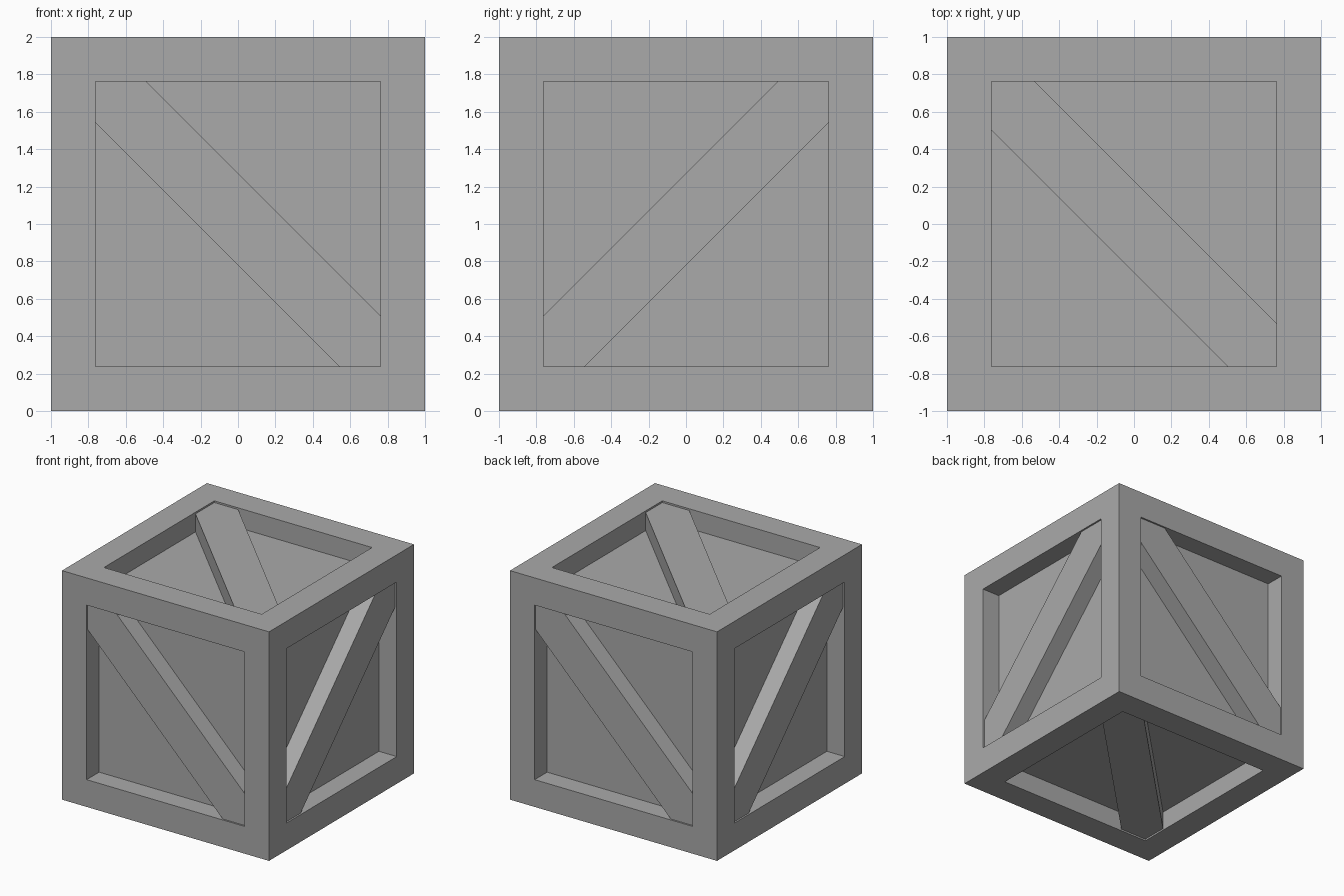
import bpy, bmesh
from mathutils import Vector

default = bpy.data.objects.get("Cube")
if default:
    bpy.data.objects.remove(default, do_unlink=True)

OPEN = 0.762      # half width of each opening
PANEL = 0.828     # distance of recessed panels from the centre
BRACE_TOP = 0.985 # braces sit just below the frame surface
CENTRE = Vector((0, 0, 1))
X, Y, Z = Vector((1, 0, 0)), Vector((0, 1, 0)), Vector((0, 0, 1))

grey = bpy.data.materials.new("grey")
grey.use_nodes = True
colour = (0.4, 0.4, 0.4, 1)
grey.diffuse_color = colour
grey.node_tree.nodes["Principled BSDF"].inputs["Base Color"].default_value = colour


def add_object(name, bm):
    bmesh.ops.recalc_face_normals(bm, faces=bm.faces)
    mesh = bpy.data.meshes.new(name)
    bm.to_mesh(mesh)
    bm.free()
    mesh.materials.append(grey)
    obj = bpy.data.objects.new(name, mesh)
    obj.location = CENTRE
    bpy.context.collection.objects.link(obj)


# Crate body: a cube with a sunken panel in every side
def crate_body():
    bm = bmesh.new()
    bmesh.ops.create_cube(bm, size=2)
    sides = list(bm.faces)
    bmesh.ops.inset_individual(bm, faces=sides, thickness=1 - OPEN, use_even_offset=True)
    panels = bmesh.ops.extrude_discrete_faces(bm, faces=sides)["faces"]
    for face in panels:
        normal = face.normal.copy()
        bmesh.ops.translate(bm, verts=face.verts, vec=normal * (PANEL - 1))
    add_object("crate_body", bm)


# Diagonal brace: the band low <= u + v <= high, clipped to the opening
def brace(name, u, v, out, low, high):
    s = OPEN
    outline = [(-s, s), (-s, low + s), (low + s, -s),
               (s, -s), (s, high - s), (high - s, s)]
    bm = bmesh.new()
    base = bm.faces.new([bm.verts.new(u * a + v * b + out * PANEL) for a, b in outline])
    top = bmesh.ops.extrude_face_region(bm, geom=[base], use_keep_orig=True)["geom"]
    verts = [g for g in top if isinstance(g, bmesh.types.BMVert)]
    bmesh.ops.translate(bm, verts=verts, vec=out * (BRACE_TOP - PANEL))
    add_object(name, bm)


crate_body()
for name, u, out in (("front_brace", X, -Y), ("left_brace", -Y, X),
                     ("back_brace", -X, Y), ("right_brace", Y, -X)):
    brace(name, u, Z, out, -0.22, 0.27)
brace("top_brace", X, Y, Z, -0.26, 0.23)
brace("bottom_brace", -X, Y, -Z, -0.26, 0.23)
